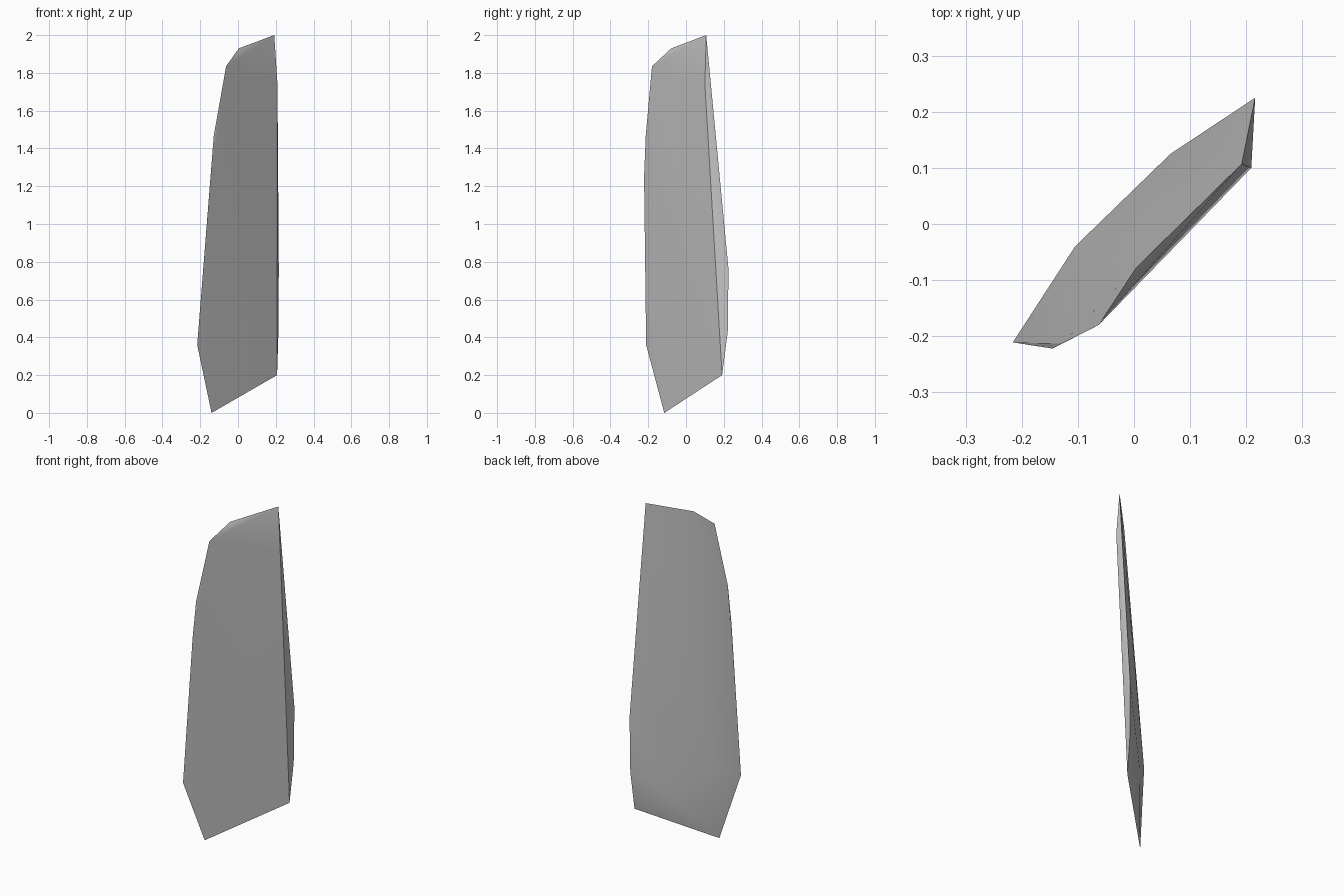
import bpy
import bmesh
import math

cube = bpy.data.objects.get("Cube")
if cube:
    bpy.data.objects.remove(cube, do_unlink=True)

# Stone colour
stone = bpy.data.materials.new("light grey stone")
stone.use_nodes = True
grey = (0.56, 0.56, 0.56, 1)
stone.diffuse_color = grey
stone.node_tree.nodes["Principled BSDF"].inputs["Base Color"].default_value = grey

# Corners of the faceted shard
bottom_tip = [(-0.14, -0.115, 0), (0.207, 0.191, 0.2)]
outer_edge = [(-0.216, -0.211, 0.36), (-0.145, -0.222, 1.25), (-0.128, -0.213, 1.47)]
top_edge = [(-0.063, -0.18, 1.835), (0.004, -0.078, 1.93), (0.192, 0.107, 2)]
inner_edge = [(0.209, 0.1, 1.74), (0.216, 0.225, 0.76), (0.214, 0.221, 0.43)]
back_bulge = [(0.065, 0.125, 0.32), (-0.105, -0.04, 0.45)]

# Wrap the corners in a closed convex shell
bm = bmesh.new()
for co in bottom_tip + outer_edge + top_edge + inner_edge + back_bulge:
    bm.verts.new(co)
bmesh.ops.convex_hull(bm, input=bm.verts[:])
bmesh.ops.dissolve_limit(bm, angle_limit=math.radians(0.5), verts=bm.verts[:], edges=bm.edges[:])
bmesh.ops.recalc_face_normals(bm, faces=bm.faces[:])
mesh = bpy.data.meshes.new("stone_shard")
bm.to_mesh(mesh)
bm.free()
mesh.materials.append(stone)

shard = bpy.data.objects.new("stone_shard", mesh)
bpy.context.collection.objects.link(shard)
bpy.context.view_layer.objects.active = shard
shard.select_set(True)
bpy.ops.object.shade_smooth_by_angle(angle=math.radians(30))

# Let the broad faces lead the soft shading
weighted = shard.modifiers.new("broad_face_shading", 'WEIGHTED_NORMAL')
weighted.keep_sharp = True
